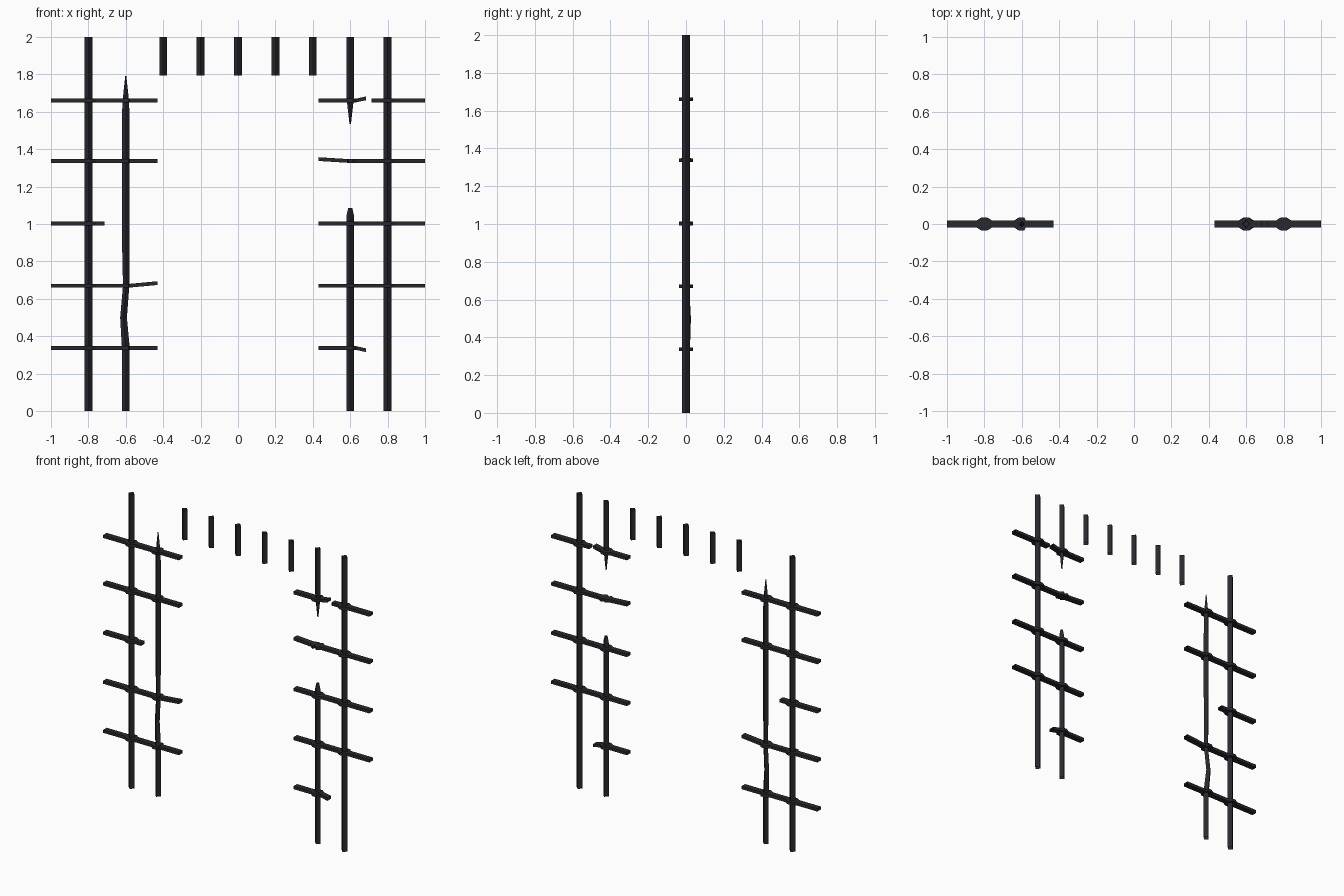
import bpy

if "Cube" in bpy.data.objects:
    bpy.data.objects.remove(bpy.data.objects["Cube"])

R = 0.021          # half diagonal of the upright rods
HW, HZ = 0.019, 0.01   # half depth and half thickness of the flat crossbars


def build(name, rings):
    """Skin a list of four-point rings into an open-ended bar."""
    verts = [p for ring in rings for p in ring]
    faces = []
    for i in range(len(rings) - 1):
        for j in range(4):
            k = (j + 1) % 4
            faces.append((i*4 + j, i*4 + k, i*4 + 4 + k, i*4 + 4 + j))
    mesh = bpy.data.meshes.new(name)
    mesh.from_pydata(verts, [], faces)
    ob = bpy.data.objects.new(name, mesh)
    bpy.context.collection.objects.link(ob)
    ob.data.materials.append(iron)
    return ob


def upright(name, path):
    """Diamond rod through (x, y, z, radius) points, bottom to top."""
    build(name, [[(x + r, y, z), (x, y + r, z), (x - r, y, z), (x, y - r, z)]
                 for x, y, z, r in path])


def crossbar(name, path, eyes):
    """Flat bar through (x, z) points, widened into an eye at each rod."""
    def height(x):
        for (x0, z0), (x1, z1) in zip(path, path[1:]):
            if x <= x1:
                return z0 + (z1 - z0) * (x - x0) / (x1 - x0)
        return path[-1][1]
    stations = {x: HW for x, z in path}
    for e in eyes:
        stations.update({e - 0.04: HW, e - 0.014: 0.036,
                         e + 0.014: 0.036, e + 0.04: HW})
    rings = []
    for x in sorted(stations):
        w, z = stations[x], height(x)
        rings.append([(x, -w, z - HZ), (x, -w, z + HZ),
                      (x, w, z + HZ), (x, w, z - HZ)])
    build(name, rings)


iron = bpy.data.materials.new("dark_iron")
iron.diffuse_color = (0.022, 0.022, 0.027, 1)
iron.use_nodes = True
iron.node_tree.nodes["Principled BSDF"].inputs["Base Color"].default_value = iron.diffuse_color

# Whole outer uprights
for side, x in (("left", -0.8), ("right", 0.8)):
    upright(f"{side}_outer_upright", [(x, 0, 0, R), (x, 0, 2, R)])

# Bent and snapped inner uprights
upright("left_inner_upright", [
    (-0.6, 0, 0, R), (-0.6, 0, 0.34, R), (-0.612, 0.008, 0.5, 0.018),
    (-0.598, 0, 0.67, 0.017), (-0.6, 0, 0.9, 0.02), (-0.6, 0, 1.3, R),
    (-0.6, 0, 1.6, 0.02), (-0.6, 0, 1.7, 0.013), (-0.6, 0, 1.79, 0.003)])
upright("right_inner_upright_lower", [
    (0.6, 0, 0, R), (0.6, 0, 1.04, R), (0.6, 0, 1.085, 0.011)])
upright("right_inner_upright_upper", [
    (0.6, 0, 1.535, 0.004), (0.6, 0, 1.64, 0.016),
    (0.6, 0, 1.7, R), (0.6, 0, 2, R)])

# Cut stubs along the top
for i in range(5):
    x = -0.4 + 0.2 * i
    upright(f"top_stub_{i + 1}", [(x, 0, 1.795, R), (x, 0, 2, R)])

# Left crossbars
L, Rt = (-0.8, -0.6), (0.6, 0.8)
Z = (0.337, 0.67, 1.003, 1.337, 1.66)
for i, z in enumerate(Z):
    if i == 2:
        crossbar("left_crossbar_broken", [(-1, z), (-0.715, z)], L[:1])
    else:
        bend = 0.014 if i == 1 else 0
        crossbar(f"left_crossbar_{i + 1}",
                 [(-1, z), (-0.58, z), (-0.43, z + bend)], L)

# Right crossbars
crossbar("right_crossbar_1", [(0.43, Z[0]), (0.63, Z[0]), (0.685, Z[0] - 0.012)], Rt[:1])
crossbar("right_crossbar_2", [(0.43, Z[1]), (1, Z[1])], Rt)
crossbar("right_crossbar_3", [(0.43, Z[2]), (1, Z[2])], Rt)
crossbar("right_crossbar_4", [(0.43, Z[3] + 0.01), (0.59, Z[3]), (1, Z[3])], Rt)
crossbar("right_crossbar_5_inner", [(0.43, Z[4]), (0.63, Z[4]), (0.685, Z[4] + 0.012)], Rt[:1])
crossbar("right_crossbar_5_outer", [(0.715, Z[4]), (1, Z[4])], Rt[1:])
